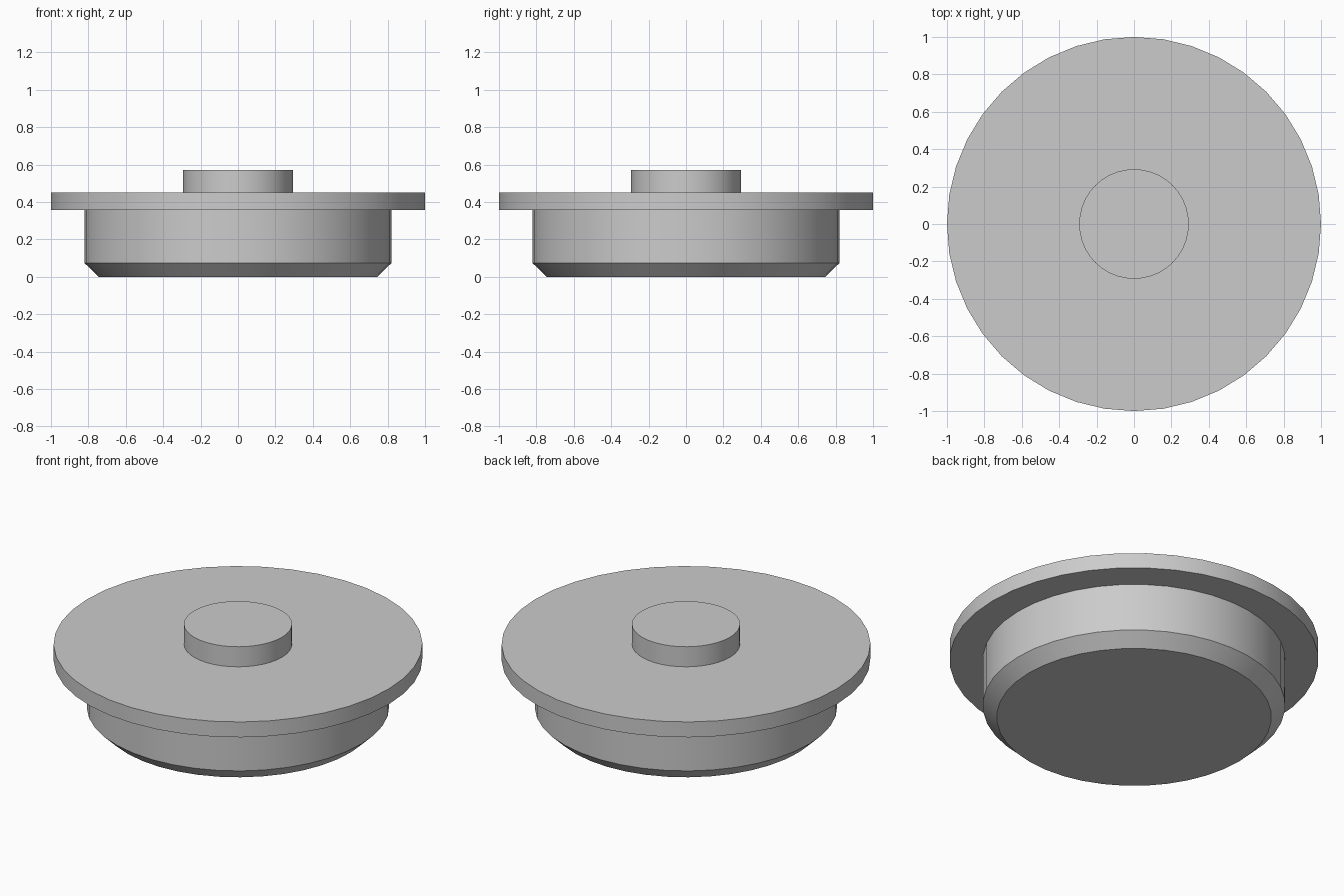
import bpy
import bmesh
import math

if "Cube" in bpy.data.objects:
    bpy.data.objects.remove(bpy.data.objects["Cube"], do_unlink=True)

SEGMENTS = 40

# Plain grey material
grey = bpy.data.materials.new("plain grey")
grey.use_nodes = True
colour = (0.6, 0.6, 0.6, 1)
grey.diffuse_color = colour
grey.node_tree.nodes["Principled BSDF"].inputs["Base Color"].default_value = colour

# Half profile (radius, height): chamfered plug, wide flange, round knob
profile = [
    (0.745, 0), (0.82, 0.073),
    (0.82, 0.358), (1, 0.358),
    (1, 0.45), (0.293, 0.45),
    (0.293, 0.57),
]


def lathe(name, points, material):
    """Revolve a half profile around z and cap both ends."""
    bm = bmesh.new()
    rings = []
    for radius, z in points:
        angles = [math.tau * i / SEGMENTS for i in range(SEGMENTS)]
        rings.append([bm.verts.new((radius * math.cos(a), radius * math.sin(a), z))
                      for a in angles])
    for low, high in zip(rings, rings[1:]):
        for i in range(SEGMENTS):
            j = (i + 1) % SEGMENTS
            bm.faces.new((low[i], low[j], high[j], high[i]))
    bm.faces.new(rings[0][::-1])
    bm.faces.new(rings[-1])
    bmesh.ops.recalc_face_normals(bm, faces=bm.faces)
    mesh = bpy.data.meshes.new(name)
    bm.to_mesh(mesh)
    bm.free()
    mesh.materials.append(material)
    obj = bpy.data.objects.new(name, mesh)
    bpy.context.collection.objects.link(obj)
    return obj


# Round stopper in one closed surface, smooth sides with crisp rims
stopper = lathe("flanged_stopper", profile, grey)
bpy.ops.object.select_all(action="DESELECT")
stopper.select_set(True)
bpy.context.view_layer.objects.active = stopper
bpy.ops.object.shade_smooth_by_angle(angle=math.radians(30))
